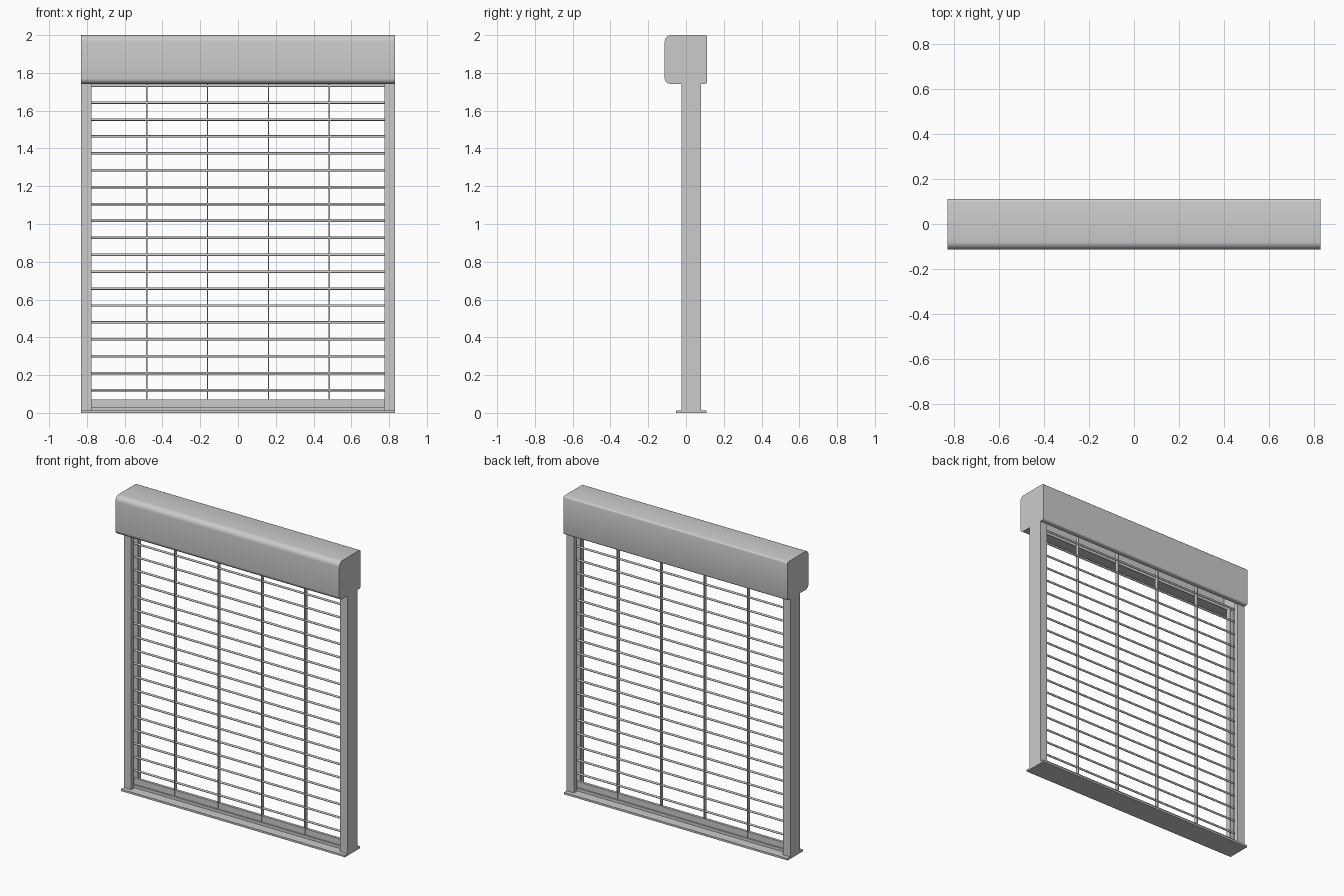
import bpy, bmesh, math
from mathutils import Vector

if "Cube" in bpy.data.objects:
    bpy.data.objects.remove(bpy.data.objects["Cube"])

def finish(name, bm, smooth=False):
    bmesh.ops.recalc_face_normals(bm, faces=bm.faces[:])
    me = bpy.data.meshes.new(name)
    bm.to_mesh(me)
    bm.free()
    ob = bpy.data.objects.new(name, me)
    bpy.context.collection.objects.link(ob)
    if smooth:
        bpy.ops.object.select_all(action='DESELECT')
        bpy.context.view_layer.objects.active = ob
        ob.select_set(True)
        bpy.ops.object.shade_smooth_by_angle(angle=math.radians(35))
    return ob

def prism(bm, pts, origin, direction):
    """Closed prism from 3D outline points swept along a direction."""
    vs = [bm.verts.new(Vector(p) + Vector(origin)) for p in pts]
    f = bm.faces.new(vs)
    r = bmesh.ops.extrude_face_region(bm, geom=[f], use_keep_orig=True)
    top = [v for v in r['geom'] if isinstance(v, bmesh.types.BMVert)]
    bmesh.ops.translate(bm, verts=top, vec=direction)

def box(bm, x0, x1, y0, y1, z0, z1):
    prism(bm, [(x0, y0, z0), (x1, y0, z0), (x1, y1, z0), (x0, y1, z0)],
          (0, 0, 0), (0, 0, z1 - z0))

def arc(cy, cz, r, a0, a1, n=6):
    return [(cy + r * math.cos(math.radians(a0 + (a1 - a0) * i / n)),
             cz + r * math.sin(math.radians(a0 + (a1 - a0) * i / n))) for i in range(n + 1)]

W, IN = 0.83, 0.775       # outer half width, inner edge of the guides
YC = 0.028                # curtain plane

# Hood: sheet with rounded front, slotted underneath for the curtain
def hood_path(t):
    return ([(-0.02, 1.742 + t)]
            + arc(-0.083, 1.772, 0.03 - t, 270, 180)
            + arc(-0.078, 1.965, 0.035 - t, 180, 90)
            + arc(0.100, 1.988, 0.012 - t, 90, 0, 3)
            + arc(0.100, 1.754, 0.012 - t, 0, -90, 3)
            + [(0.077, 1.742 + t)])
bm = bmesh.new()
outline = hood_path(0) + hood_path(0.005)[::-1]
prism(bm, [(-W, y, z) for y, z in outline], (0, 0, 0), (2 * W, 0, 0))
finish("hood", bm, True)

# Hood end caps
for side, x in (("left", -W), ("right", W - 0.006)):
    bm = bmesh.new()
    prism(bm, [(x, y, z) for y, z in hood_path(0.0005)], (0, 0, 0), (0.006, 0, 0))
    finish("hood_end_" + side, bm)

# Guide rails: C-shaped channels open toward the curtain
T = 0.006
half = [(W, 0.0525), (IN, 0.0525), (IN, 0.022), (IN + T, 0.022),
        (IN + T, 0.0525 - T), (W - T, 0.0525 - T)]
profile = half + [(x, -d) for x, d in reversed(half)]
for side, s in (("left", -1), ("right", 1)):
    bm = bmesh.new()
    prism(bm, [(s * x, YC + d, 0.012) for x, d in profile], (0, 0, 0), (0, 0, 1.742))
    finish("guide_rail_" + side, bm)

# Sill plate
bm = bmesh.new()
box(bm, -W, W, -0.053, 0.109, 0, 0.013)
finish("sill", bm)

# Bottom rail of the curtain, with a wider foot
bm = bmesh.new()
box(bm, -0.80, 0.80, YC - 0.009, YC + 0.009, 0.03, 0.072)
box(bm, -0.80, 0.80, YC - 0.018, YC + 0.018, 0.013, 0.032)
finish("bottom_rail", bm)

# Horizontal rods
bm = bmesh.new()
for i in range(19):
    z = 0.121 + i * 0.0895
    ring = [(-0.805, YC + y, z + h) for y, h in arc(0, 0, 0.0065, 0, 330, 11)]
    prism(bm, ring, (0, 0, 0), (1.61, 0, 0))
finish("horizontal_rods", bm, True)

# Vertical link strips
bm = bmesh.new()
for x in (-0.483, -0.161, 0.161, 0.483):
    box(bm, x - 0.003, x + 0.003, YC - 0.0125, YC + 0.0125, 0.033, 1.78)
finish("vertical_links", bm)
